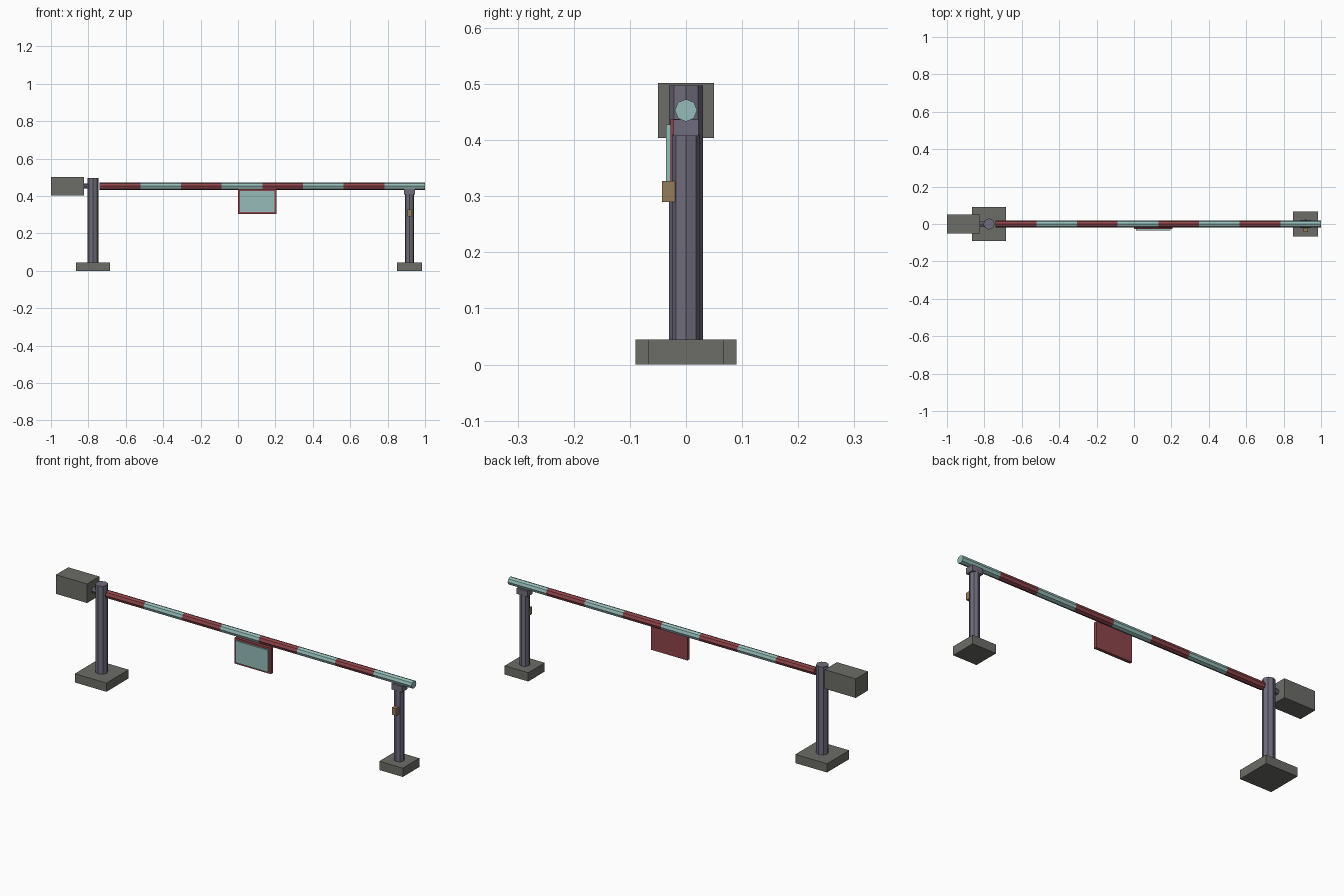
import bpy, bmesh, math
from mathutils import Matrix

if "Cube" in bpy.data.objects:
    bpy.data.objects.remove(bpy.data.objects["Cube"])


def material(name, rgb):
    m = bpy.data.materials.new(name)
    m.diffuse_color = (*rgb, 1)
    m.use_nodes = True
    m.node_tree.nodes["Principled BSDF"].inputs["Base Color"].default_value = m.diffuse_color
    return m


RED = material("red_paint", (0.27, 0.06, 0.07))
PALE = material("pale_paint", (0.30, 0.50, 0.48))
STEEL = material("steel", (0.16, 0.15, 0.20))
CONCRETE = material("concrete", (0.15, 0.15, 0.14))
BRASS = material("brass", (0.30, 0.20, 0.10))


def finish(bm, name, mat):
    me = bpy.data.meshes.new(name)
    bm.to_mesh(me)
    bm.free()
    me.materials.append(mat)
    ob = bpy.data.objects.new(name, me)
    bpy.context.collection.objects.link(ob)
    return ob


def box(name, x, y, z, mat):
    """Box from (min, max) pairs."""
    bm = bmesh.new()
    bmesh.ops.create_cube(bm, size=1)
    for v in bm.verts:
        v.co = [(a + b) / 2 + c * (b - a) for c, (a, b) in zip(v.co, (x, y, z))]
    return finish(bm, name, mat)


def rod(name, start, length, radius, axis, mat, sides=8):
    """Faceted cylinder starting at a point and running along x or z."""
    bm = bmesh.new()
    bmesh.ops.create_cone(bm, cap_ends=True, segments=sides, radius1=radius,
                          radius2=radius, depth=length,
                          matrix=Matrix.Translation((0, 0, length / 2)))
    turn = Matrix.Rotation(math.pi / 2, 4, 'Y') if axis == 'x' else Matrix()
    bm.transform(Matrix.Translation(start) @ turn)
    return finish(bm, name, mat)


# Footings and posts
box("pivot_footing", (-0.865, -0.685), (-0.09, 0.09), (0, 0.045), CONCRETE)
box("rest_footing", (0.85, 0.984), (-0.067, 0.067), (0, 0.045), CONCRETE)
rod("pivot_post", (-0.775, 0, 0.045), 0.452, 0.03, 'z', STEEL)
rod("rest_post", (0.917, 0, 0.045), 0.365, 0.025, 'z', STEEL)
box("rest_saddle", (0.887, 0.947), (-0.022, 0.022), (0.407, 0.437), STEEL)

# Counterweight and its stub
box("counterweight", (-1.0, -0.823), (-0.05, 0.05), (0.404, 0.502), CONCRETE)
rod("counterweight_stub", (-0.825, 0, 0.453), 0.05, 0.014, 'x', STEEL)

# Striped boom
STRIPES, X0, X1 = 8, -0.74, 1.0
step = (X1 - X0) / STRIPES
for i in range(STRIPES):
    rod(f"boom_stripe_{i + 1}", (X0 + i * step, 0, 0.453), step, 0.02, 'x',
        PALE if i % 2 else RED)

# Hanging sign: red backing with a pale panel on the front
box("sign_backing", (0, 0.206), (-0.028, -0.012), (0.305, 0.438), RED)
box("sign_panel", (0.011, 0.195), (-0.036, -0.024), (0.315, 0.428), PALE)

# Lock on the rest post
box("lock", (0.905, 0.929), (-0.043, -0.02), (0.29, 0.327), BRASS)
